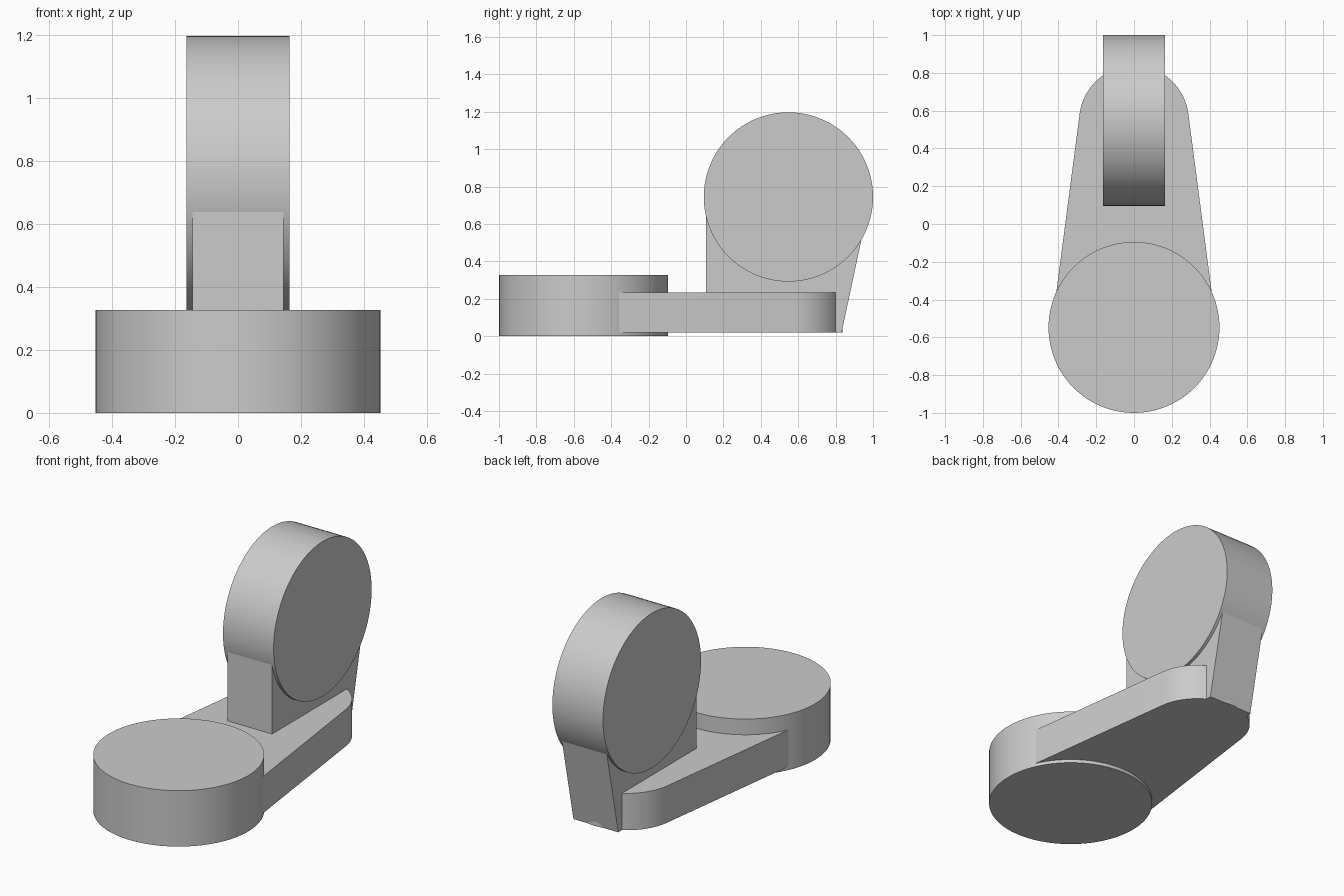
import bpy, bmesh, math
from mathutils import Matrix

if "Cube" in bpy.data.objects:
    bpy.data.objects.remove(bpy.data.objects["Cube"])

grey = bpy.data.materials.new("plain grey")
grey.diffuse_color = (0.6, 0.6, 0.6, 1)
grey.use_nodes = True
grey.node_tree.nodes["Principled BSDF"].inputs["Base Color"].default_value = grey.diffuse_color

R, T = 0.4525, 0.327      # disc radius and thickness
CY = 1 - R                # disc centres lie at y = -CY and +CY
HUB_Z = 1.197 - R         # height of the upright disc's centre


def finish(name, bm):
    bmesh.ops.recalc_face_normals(bm, faces=bm.faces)
    mesh = bpy.data.meshes.new(name)
    bm.to_mesh(mesh)
    bm.free()
    obj = bpy.data.objects.new(name, mesh)
    bpy.context.collection.objects.link(obj)
    mesh.materials.append(grey)
    bpy.ops.object.select_all(action='DESELECT')
    obj.select_set(True)
    bpy.context.view_layer.objects.active = obj
    bpy.ops.object.shade_smooth_by_angle(angle=math.radians(30))
    return obj


def disc(name, matrix):
    bm = bmesh.new()
    bmesh.ops.create_cone(bm, cap_ends=True, segments=96, radius1=R,
                          radius2=R, depth=T, matrix=matrix)
    return finish(name, bm)


def prism(name, points, offset):
    bm = bmesh.new()
    face = bm.faces.new([bm.verts.new(p) for p in points])
    new = bmesh.ops.extrude_face_region(bm, geom=[face], use_keep_orig=True)["geom"]
    bmesh.ops.translate(bm, vec=offset,
                        verts=[v for v in new if isinstance(v, bmesh.types.BMVert)])
    return finish(name, bm)


def arc(cy, r, start, end, n=32):
    return [(r * math.cos(start + (end - start) * i / n),
             cy + r * math.sin(start + (end - start) * i / n), 0.02)
            for i in range(n + 1)]


# Flat disc at the front and upright disc at the back
disc("base_disc", Matrix.Translation((0, -CY, T / 2)))
disc("upright_disc", Matrix.Translation((0, CY, HUB_Z)) @ Matrix.Rotation(math.pi / 2, 4, 'Y'))

# Tapered arm: two round ends joined by tangent sides
r_back, r_front = 0.29, 0.432
tilt = math.asin((r_front - r_back) / (2 * CY))
outline = (arc(CY, r_back, tilt, math.pi - tilt)
           + arc(-CY, r_front, math.pi - tilt, 2 * math.pi + tilt))
prism("arm", outline, (0, 0, 0.215))

# Post that carries the upright disc, with a leaning back face
profile = [(0.108, 0.02), (0.832, 0.02), (0.943, 0.54), (CY, HUB_Z), (0.108, 0.64)]
prism("post", [(-0.145, y, z) for y, z in profile], (0.29, 0, 0))
